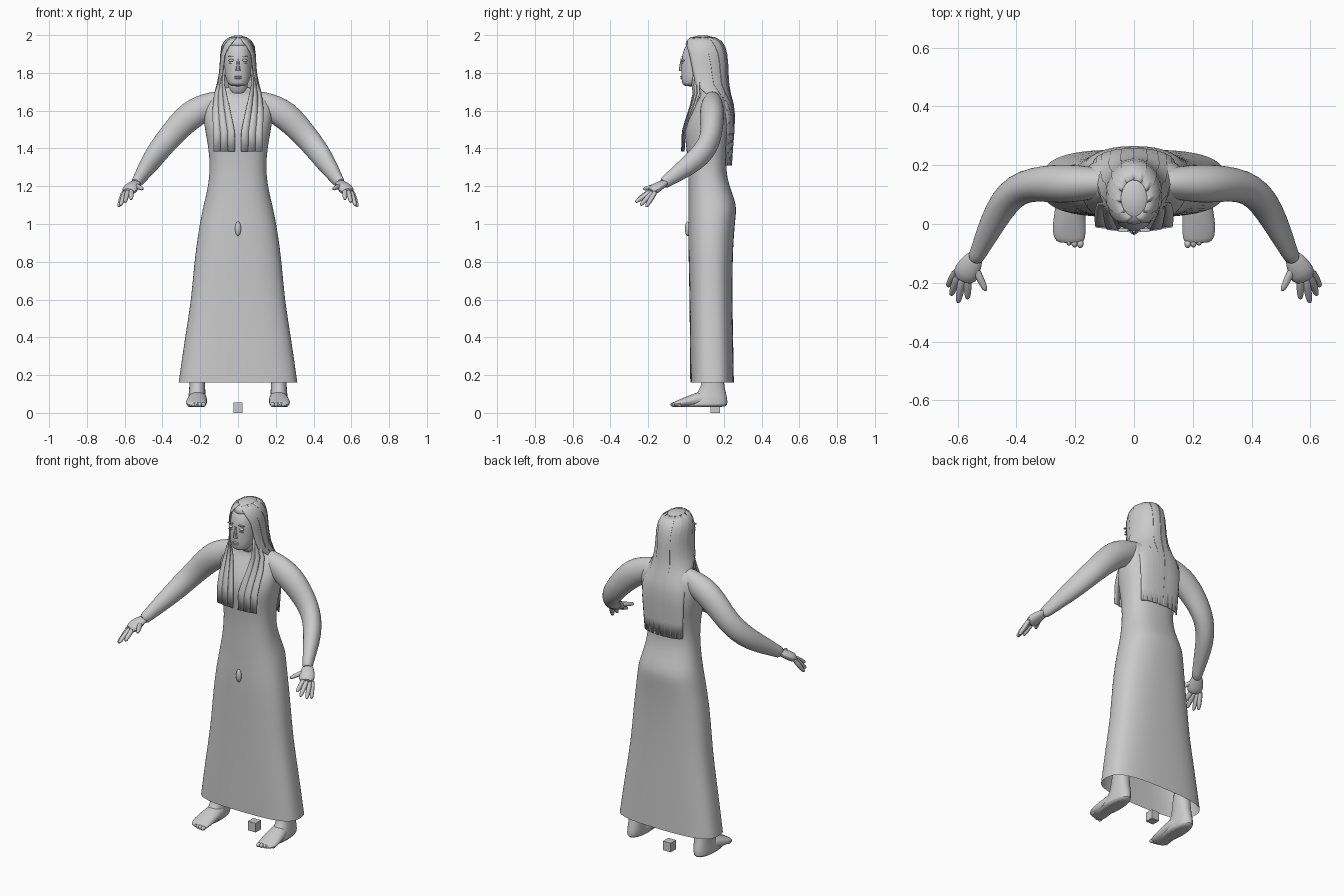
import bpy, bmesh, math
from mathutils import Vector

if "Cube" in bpy.data.objects:
    bpy.data.objects.remove(bpy.data.objects["Cube"])

grey = bpy.data.materials.new("plain grey")
grey.use_nodes = True
GREY = (0.6, 0.6, 0.6, 1)
grey.diffuse_color = GREY
grey.node_tree.nodes["Principled BSDF"].inputs["Base Color"].default_value = GREY


def finish(name, bm, mirror=False, subsurf=0, thick=0, angle=40):
    bmesh.ops.recalc_face_normals(bm, faces=bm.faces)
    mesh = bpy.data.meshes.new(name)
    bm.to_mesh(mesh)
    bm.free()
    mesh.materials.append(grey)
    ob = bpy.data.objects.new(name, mesh)
    bpy.context.collection.objects.link(ob)
    if thick:
        ob.modifiers.new("thickness", 'SOLIDIFY').thickness = thick
    if mirror:
        ob.modifiers.new("mirror", 'MIRROR')
    if subsurf:
        mod = ob.modifiers.new("smooth", 'SUBSURF')
        mod.levels = mod.render_levels = subsurf
    bpy.ops.object.select_all(action='DESELECT')
    ob.select_set(True)
    bpy.context.view_layer.objects.active = ob
    bpy.ops.object.shade_smooth_by_angle(angle=math.radians(angle))


def skin(rows, closed=True, caps=(False, False), bm=None):
    """Join rows of points into a surface."""
    bm = bm or bmesh.new()
    rings = [[bm.verts.new(p) for p in row] for row in rows]
    n = len(rings[0])
    for a, b in zip(rings, rings[1:]):
        for i in range(n if closed else n - 1):
            j = (i + 1) % n
            bm.faces.new((a[i], a[j], b[j], b[i]))
    for cap, ring in zip(caps, (rings[0], rings[-1])):
        if cap:
            bm.faces.new(ring)
    return bm


def ring(z, hw, front, back, cx=0, power=2.2, n=28):
    """Rounded horizontal outline with half width hw."""
    pts = []
    for i in range(n):
        t = math.tau * i / n
        c, s = math.cos(t), math.sin(t)
        x = math.copysign(abs(c) ** (2 / power), c) * hw
        y = math.copysign(abs(s) ** (2 / power), s) * (back - front) / 2
        pts.append((cx + x, (front + back) / 2 + y, z))
    return pts


def tube(path, n=12, bm=None, flat=1.0):
    """Limb through (x, y, z, radius) stations; flat scales its height."""
    pts = [Vector(p[:3]) for p in path]
    rows = []
    for k, p in enumerate(pts):
        d = (pts[min(k + 1, len(pts) - 1)] - pts[max(k - 1, 0)]).normalized()
        u = d.cross(Vector((0, 0, 1))).normalized()
        v = u.cross(d)
        r = path[k][3]
        rows.append([p + u * r * math.cos(math.tau * i / n)
                     + v * r * flat * math.sin(math.tau * i / n) for i in range(n)])
    return skin(rows, caps=(True, True), bm=bm)


def ball(bm, centre, size, segs=16):
    made = bmesh.ops.create_uvsphere(bm, u_segments=segs, v_segments=segs // 2, radius=1)
    bmesh.ops.scale(bm, vec=size, verts=made["verts"])
    bmesh.ops.translate(bm, vec=centre, verts=made["verts"])


def box(bm, centre, size):
    made = bmesh.ops.create_cube(bm, size=1)
    bmesh.ops.scale(bm, vec=size, verts=made["verts"])
    bmesh.ops.translate(bm, vec=centre, verts=made["verts"])


# Long gown and shoulders, squarer towards the open hem
gown = [(.16, .316, .022, .254), (.4, .282, .02, .25), (.6, .248, .018, .246),
        (.8, .233, .014, .247), (.95, .212, .01, .254), (1.05, .194, .012, .265),
        (1.1, .183, .012, .268), (1.17, .165, .012, .242), (1.25, .152, .012, .216),
        (1.32, .15, .01, .214), (1.4, .157, .002, .225), (1.47, .17, -.008, .24),
        (1.53, .18, -.002, .245), (1.6, .188, .03, .235), (1.65, .18, .06, .222),
        (1.68, .15, .075, .205), (1.705, .1, .075, .19), (1.73, .055, .06, .165)]
finish("gown", skin([ring(*g, power=3.1 - .7 * min(1, g[0])) for g in gown],
                    caps=(False, True)), subsurf=1)

# Neck and head
neck = [(1.68, .06, .06, .17), (1.74, .048, .05, .15), (1.8, .05, .04, .16)]
finish("neck", skin([ring(*g) for g in neck], caps=(True, True)), subsurf=1)
head = [(1.728, .032, -.004, .05), (1.74, .052, -.02, .08), (1.77, .065, -.025, .12),
        (1.81, .073, -.026, .17), (1.86, .077, -.026, .195), (1.91, .077, -.018, .2),
        (1.95, .068, .0, .185), (1.98, .042, .035, .145)]
finish("head", skin([ring(*g) for g in head], caps=(True, True)), subsurf=1)

# Face
bm = bmesh.new()
box(bm, (.036, -.021, 1.888), (.032, .012, .005))
ball(bm, (.036, -.017, 1.866), (.014, .009, .007))
box(bm, (.036, -.021, 1.851), (.024, .008, .003))
finish("eyes", bm, mirror=True)
bm = skin([ring(1.81, .014, -.036, -.01, n=8), ring(1.825, .011, -.037, -.01, n=8),
           ring(1.875, .006, -.028, -.01, n=8)], caps=(True, True))
finish("nose", bm)
bm = bmesh.new()
ball(bm, (0, -.023, 1.781), (.021, .008, .004))
ball(bm, (0, -.022, 1.772), (.018, .008, .005))
finish("lips", bm)

# Arms, blending into the shoulders
arm = [(.05, .14, 1.665, .04), (.12, .14, 1.645, .052), (.19, .138, 1.612, .064),
       (.25, .137, 1.576, .067), (.31, .137, 1.52, .062), (.37, .13, 1.45, .057),
       (.42, .1, 1.39, .055), (.46, .045, 1.332, .05), (.5, -.035, 1.275, .04),
       (.53, -.1, 1.228, .029), (.545, -.125, 1.212, .027)]
finish("arms", tube(arm, 16, flat=1.17), mirror=True, subsurf=1)

# Hands with separate fingers
palm = [(.535, -.1, 1.224, .026), (.55, -.13, 1.208, .037),
        (.568, -.16, 1.19, .047), (.583, -.193, 1.166, .041)]
bm = tube(palm, 12, flat=.6)
fingers = [((.607, -.165, 1.165), (.633, -.212, 1.09)), ((.6, -.18, 1.165), (.622, -.242, 1.098)),
           ((.585, -.19, 1.17), (.598, -.268, 1.115)), ((.565, -.185, 1.178), (.566, -.255, 1.13)),
           ((.545, -.14, 1.205), (.503, -.228, 1.185))]
for start, end in fingers:
    a, b = Vector(start), Vector(end)
    tube([(*a.lerp(b, t), r) for t, r in
          ((-.15, .014), (.3, .015), (.7, .013), (.93, .01), (1, .004))], 8, bm)
finish("hands", bm, mirror=True, subsurf=1)

# Bare feet and ankles
shin = [(.3, .042, .1, .195, .21), (.16, .042, .085, .2, .216), (.11, .044, .065, .212, .216),
        (.07, .048, .02, .222, .218), (.04, .05, -.03, .222, .22), (.03, .04, -.03, .21, .22)]
bm = skin([ring(*s, n=16) for s in shin], caps=(True, True))
foot = [(.207, .15, .07, .04), (.213, .09, .076, .05), (.219, .03, .064, .055),
        (.221, -.02, .054, .058), (.219, -.05, .047, .054), (.215, -.066, .044, .042)]
rows = [[(x + r * math.cos(math.tau * i / 16), y, .03 + (z - .03) * (1 + math.sin(math.tau * i / 16)))
         for i in range(16)] for x, y, z, r in foot]
skin(rows, caps=(True, True), bm=bm)
for i in range(5):
    ball(bm, (.183 + .019 * i, -.066 + .002 * i * i, .044), (.0135 - .0008 * i, .018, .0135), 10)
finish("feet", bm, mirror=True, subsurf=1)

# Hair: overlapping strands from the crown down the back in one sheet
STRANDS, STEPS = 10, 3


def hair_row(z, hw, front, back, spread):
    row = []
    cy = (front + back) / 2
    for s in range(STRANDS):
        for k in range(STEPS + 1):
            t = (s + k / STEPS) / STRANDS * 2 - 1
            a = math.pi / 2 + t * spread
            lift = 1 + .03 * (k / STEPS if t > 0 else 1 - k / STEPS)
            row.append((hw * lift * math.cos(a), cy + (back - cy) * lift * math.sin(a), z))
    return row


hair = [(1.99, .045, .025, .15, 3.0), (1.97, .071, .002, .185, 2.8),
        (1.94, .086, -.012, .205, 2.55), (1.9, .093, -.02, .215, 2.3), (1.85, .095, -.02, .22, 2.2),
        (1.8, .099, -.015, .222, 2.15), (1.74, .11, -.005, .226, 2.1), (1.69, .123, .04, .235, 1.9),
        (1.64, .132, .11, .25, 1.6), (1.58, .135, .16, .258, 1.5), (1.5, .133, .17, .256, 1.45),
        (1.4, .128, .17, .248, 1.45), (1.31, .123, .17, .242, 1.45)]
finish("hair", skin([hair_row(*h) for h in hair], closed=False), thick=.006, angle=30)

# Rounded top under the parting
bm = bmesh.new()
ball(bm, (0, .088, 1.954), (.068, .09, .045), 24)
finish("hair_parting", bm)

# Hair locks falling over the chest
bm = bmesh.new()
front = [(1.84, .07, .088, .045, .085), (1.74, .074, .108, .03, .07), (1.69, .062, .126, .035, .07),
         (1.62, .046, .134, .018, .045), (1.55, .03, .134, -.005, .012),
         (1.49, .018, .132, -.022, -.007), (1.385, .016, .13, -.026, -.012)]
for s in range(3):
    rows = []
    for z, inner, outer, y0, y1 in front:
        rows.append([(inner + (outer - inner) * f, y0 + (y1 - y0) * f - .003 * (s % 2), z)
                     for f in (s / 3, (s + .5) / 3, (s + 1) / 3)])
    skin(rows, closed=False, bm=bm)
finish("hair_front", bm, mirror=True, thick=.005, angle=30)

# Pendant on the waist and block between the feet
bm = bmesh.new()
ball(bm, (0, .008, .975), (.016, .014, .038))
finish("pendant", bm)
bm = bmesh.new()
box(bm, (0, .155, .027), (.05, .05, .054))
finish("floor_block", bm)
